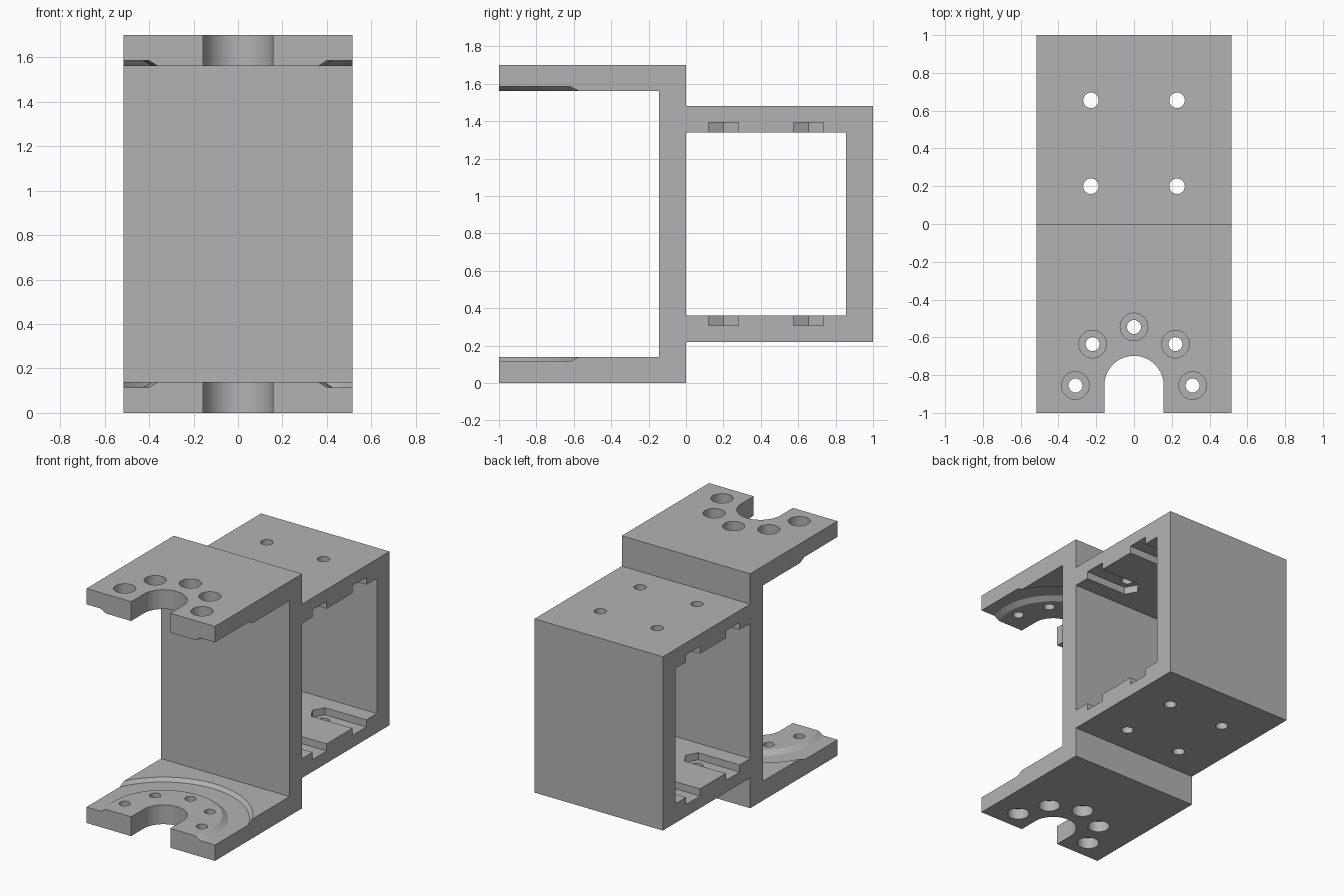
import bpy, bmesh
from math import sin, cos, pi, radians
from mathutils import Vector

cube = bpy.data.objects.get("Cube")
if cube:
    bpy.data.objects.remove(cube, do_unlink=True)

HALF = 0.515                 # half width
TOP = 1.70                   # full height
ARM = 0.14                   # plate thickness
PIVOT = Vector((0, -0.855))  # centre of the bolt circle


def make_object(name, bm):
    bmesh.ops.recalc_face_normals(bm, faces=bm.faces)
    mesh = bpy.data.meshes.new(name)
    bm.to_mesh(mesh)
    bm.free()
    obj = bpy.data.objects.new(name, mesh)
    bpy.context.scene.collection.objects.link(obj)
    return obj


def prism(name, points, direction):
    """Close a polygon and sweep it along a direction."""
    bm = bmesh.new()
    face = bm.faces.new([bm.verts.new(p) for p in points])
    new = bmesh.ops.extrude_face_region(bm, geom=[face])["geom"]
    verts = [g for g in new if isinstance(g, bmesh.types.BMVert)]
    bmesh.ops.translate(bm, verts=verts, vec=direction)
    return make_object(name, bm)


def lathe(name, profile, centre, steps=96):
    """Revolve a closed (radius, z) profile into a ring."""
    bm = bmesh.new()
    rings = []
    for i in range(steps):
        a = 2 * pi * i / steps
        rings.append([bm.verts.new((centre.x + r * cos(a), centre.y + r * sin(a), z))
                      for r, z in profile])
    n = len(profile)
    for i, ring in enumerate(rings):
        nxt = rings[(i + 1) % steps]
        for j in range(n):
            k = (j + 1) % n
            bm.faces.new((ring[j], nxt[j], nxt[k], ring[k]))
    return make_object(name, bm)


def arc(x, y, r, z, start=0, end=2 * pi, steps=48, closed=True):
    count = steps if closed else steps + 1
    return [(x + r * cos(start + (end - start) * i / steps),
             y + r * sin(start + (end - start) * i / steps), z) for i in range(count)]


def cylinder(name, x, y, r, z0, z1):
    return prism(name, arc(x, y, r, z0), (0, 0, z1 - z0))


def cut(body, cutter):
    """Subtract the cutter and throw it away."""
    cutter.hide_render = True
    mod = body.modifiers.new("cut", 'BOOLEAN')
    mod.operation = 'DIFFERENCE'
    mod.solver = 'EXACT'
    mod.object = cutter
    bpy.context.view_layer.objects.active = body
    bpy.ops.object.modifier_apply(modifier=mod.name)
    bpy.data.objects.remove(cutter, do_unlink=True)


# Bracket body: front fork and rear box from one side profile
outline = [(-1, 0), (0, 0), (0, 0.22), (1, 0.22), (1, 1.48), (0, 1.48), (0, TOP),
           (-1, TOP), (-1, TOP - ARM), (-0.145, TOP - ARM), (-0.145, ARM), (-1, ARM)]
body = prism("bracket_body", [(-HALF, y, z) for y, z in outline], (2 * HALF, 0, 0))

# Rear box cavity, open on both sides
cavity = [(0.0, 0.36), (0.855, 0.36), (0.855, 1.34), (0.0, 1.34)]
cut(body, prism("cavity_cutter", [(-1, y, z) for y, z in cavity], (2, 0, 0)))

# Nut slots with a pointed inner end, and bolt holes of the rear box
for side in (-1, 1):
    for y in (0.20, 0.655):
        slot = [(0.7, y - 0.08), (0.23 - 0.046, y - 0.08), (0.23 - 0.092, y),
                (0.23 - 0.046, y + 0.08), (0.7, y + 0.08)]
        for low, high in ((0.308, 0.50), (1.20, 1.393)):
            cut(body, prism("nut_slot_cutter", [(side * x, v, low) for x, v in slot],
                            (0, 0, high - low)))
        cut(body, cylinder("bolt_hole_cutter", side * 0.228, y, 0.041, -0.1, 1.8))

# Round-ended axle notch through both fork arms
notch = [(0.157, -1.2, -0.1)]
notch += arc(PIVOT.x, PIVOT.y, 0.157, -0.1, 0, pi, 40, closed=False)
notch += [(-0.157, -1.2, -0.1)]
cut(body, prism("axle_notch_cutter", notch, (0, 0, 2)))

# Chamfered ring grooves on the inner faces of the arms
groove = [(0.388, 0.2), (0.388, ARM), (0.425, 0.115),
          (0.566, 0.115), (0.589, ARM), (0.589, 0.2)]
cut(body, lathe("lower_groove_cutter", groove, PIVOT))
cut(body, lathe("upper_groove_cutter", [(r, TOP - z) for r, z in groove], PIVOT))

# Bolt circle with counterbores on the outer faces of the arms
for i in range(5):
    a = i * pi / 4
    x, y = PIVOT.x + 0.31 * cos(a), PIVOT.y + 0.31 * sin(a)
    cut(body, cylinder("arm_hole_cutter", x, y, 0.037, -0.1, 1.8))
    cut(body, cylinder("counterbore_cutter", x, y, 0.073, -0.1, 0.08))
    cut(body, cylinder("counterbore_cutter", x, y, 0.073, TOP - 0.08, 1.8))

# Material and shading
grey = bpy.data.materials.new("plain_grey")
grey.use_nodes = True
colour = (0.45, 0.45, 0.45, 1)
grey.diffuse_color = colour
grey.node_tree.nodes["Principled BSDF"].inputs["Base Color"].default_value = colour
body.data.materials.clear()
body.data.materials.append(grey)
for face in body.data.polygons:
    face.material_index = 0

bpy.ops.object.select_all(action='DESELECT')
body.select_set(True)
bpy.context.view_layer.objects.active = body
bpy.ops.object.shade_smooth_by_angle(angle=radians(20))
